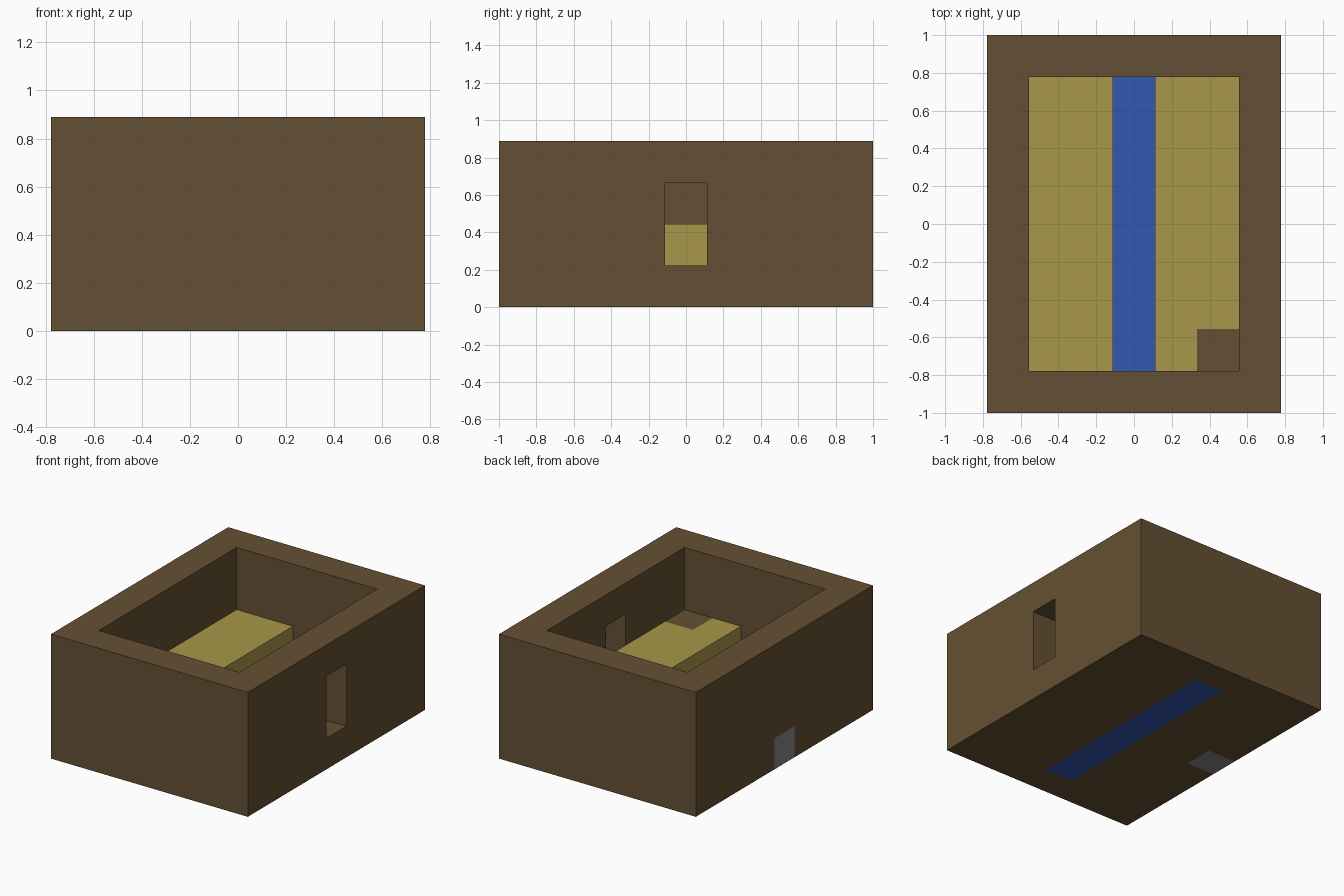
import bpy
from mathutils import Vector

CELL = 2 / 9                        # the model sits on a 7 x 9 x 4 cell grid
ORIGIN = Vector((3.5, 4.5, 0))

if "Cube" in bpy.data.objects:
    bpy.data.objects.remove(bpy.data.objects["Cube"], do_unlink=True)


def linear(c):
    c /= 255
    return c / 12.92 if c <= 0.04045 else ((c + 0.055) / 1.055) ** 2.4


def material(name, *rgb):
    m = bpy.data.materials.new(name)
    color = [linear(c) for c in rgb] + [1]
    m.use_nodes = True
    m.diffuse_color = color
    node = m.node_tree.nodes["Principled BSDF"]
    node.inputs["Base Color"].default_value = color
    node.inputs["Roughness"].default_value = 0.9
    return m


def box(name, low, high, mat=None):
    """Box between two grid corners, given in cells."""
    low, high = Vector(low), Vector(high)
    bpy.ops.mesh.primitive_cube_add(size=1, location=((low + high) / 2 - ORIGIN) * CELL)
    obj = bpy.context.object
    obj.name = name
    obj.scale = (high - low) * CELL
    bpy.ops.object.transform_apply(location=True, rotation=False, scale=True)
    if mat:
        obj.data.materials.append(mat)
    return obj


def cut(target, name, low, high):
    """Carve a grid-aligned box out of a part."""
    cutter = box(name, low, high)
    cutter.hide_render = True
    bpy.context.view_layer.objects.active = target
    mod = target.modifiers.new(name, "BOOLEAN")
    mod.operation, mod.solver, mod.object = "DIFFERENCE", "EXACT", cutter
    bpy.ops.object.modifier_apply(modifier=mod.name)
    bpy.data.objects.remove(cutter, do_unlink=True)


brown = material("earth brown", 101, 80, 51)
yellow = material("straw yellow", 168, 151, 72)
blue = material("water blue", 52, 87, 179)
gray = material("stone gray", 134, 134, 136)

# Outer walls and floor, with the open room, side window and floor recesses
shell = box("shell", (0, 0, 0), (7, 9, 4), brown)
cut(shell, "room_cutter", (1, 1, 1), (6, 8, 5))
cut(shell, "window_cutter", (5.5, 4, 1), (7.5, 5, 3))
cut(shell, "channel_cutter", (3, 1, -1), (4, 8, 1.5))
cut(shell, "stone_cutter", (-1, 4, -1), (1, 5, 1))

# Blue channel and stone block fill the recesses
box("channel", (3, 1, 0), (4, 8, 1), blue)
box("stone_block", (0, 4, 0), (1, 5, 1), gray)

# Raised platforms on each side of the channel
box("right_platform", (1, 1, 1), (3, 8, 2), yellow)
left = box("left_platform", (4, 1, 1), (6, 8, 2), yellow)
cut(left, "corner_cutter", (5, 0, 0), (7, 2, 3))
box("corner_block", (5, 1, 1), (6, 2, 2), brown)
